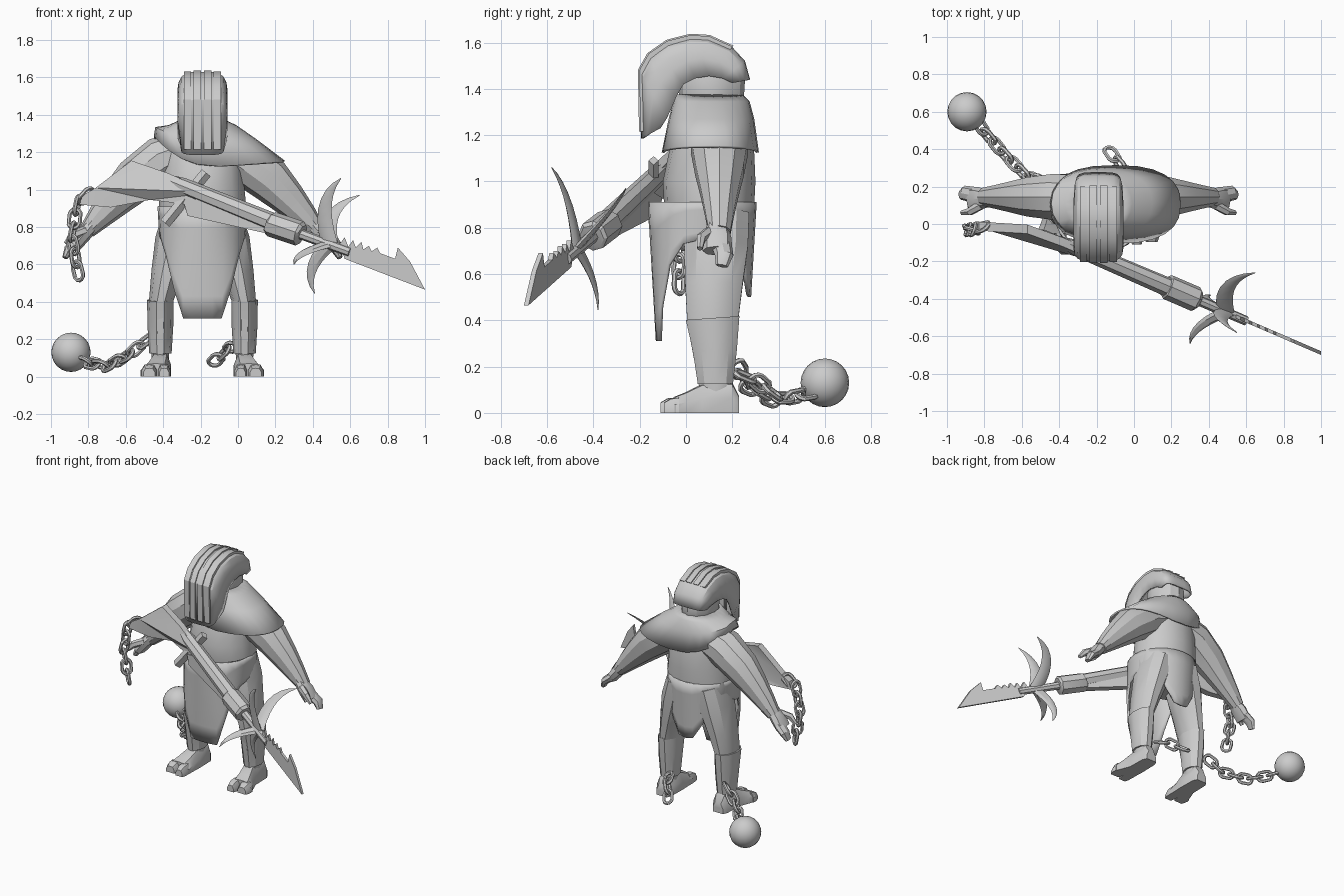
import bpy, bmesh, math
from mathutils import Vector as V

if "Cube" in bpy.data.objects:
    bpy.data.objects.remove(bpy.data.objects["Cube"])

CX = -0.19  # body centre line
mat = bpy.data.materials.new("plain_grey")
mat.diffuse_color = (0.6, 0.6, 0.6, 1)
mat.use_nodes = True
mat.node_tree.nodes["Principled BSDF"].inputs["Base Color"].default_value = mat.diffuse_color


def lerp(a, b, f):
    return a + (b - a) * f


def spow(v, e):
    return math.copysign(abs(v) ** e, v)


def finish(name, bm, angle=30):
    bmesh.ops.recalc_face_normals(bm, faces=bm.faces)
    me = bpy.data.meshes.new(name)
    bm.to_mesh(me)
    bm.free()
    me.materials.append(mat)
    ob = bpy.data.objects.new(name, me)
    bpy.context.collection.objects.link(ob)
    bpy.context.view_layer.objects.active = ob
    bpy.ops.object.select_all(action='DESELECT')
    ob.select_set(True)
    bpy.ops.object.shade_smooth_by_angle(angle=math.radians(angle))
    return ob


def loft(name, rings, cap=True, closed=True, loop=False, thick=0):
    bm = bmesh.new()
    vs = [[bm.verts.new(p) for p in r] for r in rings]
    n = len(vs[0])
    pairs = list(zip(vs, vs[1:])) + ([(vs[-1], vs[0])] if loop else [])
    for a, b in pairs:
        for i in range(n if closed else n - 1):
            j = (i + 1) % n
            bm.faces.new((a[i], a[j], b[j], b[i]))
    if cap and not loop:
        bm.faces.new(vs[0])
        bm.faces.new(vs[-1])
    ob = finish(name, bm)
    if thick:
        m = ob.modifiers.new("thickness", 'SOLIDIFY')
        m.thickness = thick
    return ob


def tube(name, pts, n=8, ref=(0, 1, 0)):
    """Rings along a path of (x, y, z, radius_a, radius_b)."""
    ps, rings = [V(p[:3]) for p in pts], []
    for i, p in enumerate(pts):
        t = (ps[min(i + 1, len(ps) - 1)] - ps[max(i - 1, 0)]).normalized()
        a = V(ref).cross(t).normalized()
        b = t.cross(a)
        rings.append([ps[i] + a * p[3] * math.cos(k * math.tau / n) +
                      b * p[-1] * math.sin(k * math.tau / n) for k in range(n)])
    return loft(name, rings)


def ellipse(cx, cy, z, rx, ry, n=16):
    return [V((cx + rx * math.cos(k * math.tau / n), cy + ry * math.sin(k * math.tau / n), z))
            for k in range(n)]


# torso and head
loft("torso", [ellipse(CX, y, z, rx, ry) for z, y, rx, ry in (
    (0.70, .12, .19, .14), (0.78, .11, .23, .18), (0.9, .10, .235, .195), (1.0, .1, .225, .2),
    (1.12, .11, .215, .185), (1.25, .12, .2, .15), (1.34, .13, .13, .12))])
loft("head", [ellipse(CX, .11, z, rx, ry, 12) for z, rx, ry in (
    (1.28, .1, .1), (1.36, .115, .14), (1.44, .122, .145), (1.52, .1, .12), (1.57, .04, .05))])

# mantle, longer over one shoulder
rings = [[], [], [], []]
for k in range(24):
    c, s = math.cos(k * math.tau / 24), math.sin(k * math.tau / 24)
    lift = .16 * max(0, -c) ** 2 * (1 if s < .1 else .75)
    e = .8
    rings[0].append(V((CX + .115 * c, .1 + .145 * s, 1.375)))
    rings[1].append(V((CX + .18 * c, .11 + .165 * s, 1.345)))
    rings[2].append(V((lerp(CX, -.13, .3) + .27 * spow(c, .9), .11 + .185 * spow(s, .9), 1.27 + .4 * lift)))
    rings[3].append(V((-.10 + .35 * spow(c, e), .105 + .21 * spow(s, e), 1.125 + .03 * max(0, c) + lift)))
loft("mantle", rings, cap=False, thick=.012)

# skirt with a long flat front apron and a rear flap
hem = (.31, .31, .31, .46, .64, .73, .75, .74, .73, .7, .6, .51, .5)
rings = [[] for _ in range(6)]
for k in range(24):
    a = k * math.tau / 24
    low = hem[min(k, 24 - k)]
    for r, ring in enumerate(rings):
        z = lerp(.91, low, r / 5)
        g = 1 - .25 * (.9 - z)
        c = math.cos(a)
        c = spow(c, lerp(1, .4, min(1, (.91 - z) / .4))) if c > .01 else c
        ring.append(V((CX + .24 * g * math.sin(a), .07 - .235 * g * c, z)))
loft("skirt", rings, cap=False, thick=.015)

# helmet shell: ridge line and lower edge joined by rounded sections
ridge = [(-.195, 1.185), (-.2, 1.48), (-.16, 1.55), (-.08, 1.605), (.02, 1.63),
         (.1, 1.625), (.2, 1.58), (.255, 1.52), (.277, 1.44)]
edge = [(-.11, 1.23), (-.085, 1.27), (-.065, 1.31), (-.04, 1.37), (-.01, 1.42),
        (.04, 1.445), (.1, 1.455), (.16, 1.445), (.2, 1.425)]
width = (.115, .132, .134, .134, .134, .134, .132, .128, .12)
half = [(1, 1), (1, .52), (.96, .3), (.85, .13), (.64, .03), (.32, 0)]
section = [(-u, t) for u, t in half] + [(u, t) for u, t in half[::-1]]
loft("helmet", [[V((CX + w * u, lerp(p[0], q[0], t), lerp(p[1], q[1], t))) for u, t in section]
                for p, q, w in zip(ridge, edge, width)], cap=False, closed=False, thick=.012)
# helmet ribs, leaving three grooves
for i, off in enumerate((-.08, -.029, .029, .08)):
    rings = []
    drop = .006 if i in (0, 3) else 0
    for y, z in [(-.195, 1.215)] + ridge[1:7]:
        d = V((0, y - .05, max(0, z - 1.42))).normalized()
        p = V((CX + off, y, z)) - d * drop
        w = V((.02, 0, 0))
        rings.append([p - w - d * .02, p + w - d * .02, p + w + d * .008, p - w + d * .008])
    loft(f"helmet_rib_{i}", rings)


def foot_ring(x, y, w, h):
    return [V((x + w * a, y, h * b)) for a, b in
            ((-1, 0), (-1, .5), (-.6, .95), (0, 1), (.6, .95), (1, .5), (1, 0))]


# limbs, mirrored about the body centre
for s, side in ((1, "left"), (-1, "right")):
    def X(o):
        return CX + s * o
    tube(side + "_arm", [(X(o), .145, z, a, b) for o, z, a, b in (
        (.1, 1.2, .12, .12), (.22, 1.155, .13, .13), (.36, 1.05, .12, .11),
        (.46, .95, .095, .085), (.545, .86, .07, .065), (.615, .78, .045, .05))], 10)
    tube(side + "_palm", [(X(o), .135, z, a, b) for o, z, a, b in (
        (.59, .81, .04, .045), (.64, .755, .042, .062), (.68, .70, .034, .064))], 8)
    tube(side + "_fingers", [(X(.665), .155, .72, .03, .044), (X(.715), .165, .68, .027, .04),
                             (X(.735), .155, .635, .015, .027)], 8)
    tube(side + "_thumb", [(X(.63), .10, .78, .026, .026), (X(.69), .065, .755, .024, .022),
                           (X(.73), .06, .71, .013, .013)], 6)
    tube(side + "_leg", [(X(o), y, z, a, b) for o, y, z, a, b in (
        (.11, .13, .86, .1, .15), (.145, .13, .72, .11, .145), (.19, .12, .55, .085, .13),
        (.225, .115, .39, .062, .115), (.225, .13, .08, .045, .07))], 10)
    tube(side + "_shin_guard", [(X(.225), y, z, a, b) for y, z, a, b in (
        (.115, .41, .071, .122), (.125, .27, .069, .1), (.127, .125, .06, .08))], 10)
    loft(side + "_foot", [foot_ring(X(o), y, w, h) for o, y, w, h in (
        (.225, .23, .04, .07), (.225, .2, .055, .13), (.225, .07, .058, .125),
        (.24, 0, .07, .09), (.25, -.05, .08, .07))])
    for i, (o, w, y) in enumerate(((.205, .034, -.11), (.285, .042, -.095))):
        loft(f"{side}_toe_{i}", [foot_ring(X(o), -.03, w, .068), foot_ring(X(o), y + .03, w, .063),
                                 foot_ring(X(o), y, w * .75, .045)])


# polearm, described in the front plane and slanted in depth
def W(x, z, dy=0):
    return V((x, min(-.01 - .06 * (x + .86), -.26 - .43 * x) + dy, z))


def plate(name, pts, t):
    bm = bmesh.new()
    a = [bm.verts.new(W(x, z, -t)) for x, z in pts]
    b = [bm.verts.new(W(x, z, t)) for x, z in pts]
    bm.faces.new(a)
    bm.faces.new(b[::-1])
    for i in range(len(a)):
        j = (i + 1) % len(a)
        bm.faces.new((a[i], a[j], b[j], b[i]))
    bm.normal_update()
    bmesh.ops.triangulate(bm, faces=[f for f in bm.faces if len(f.verts) > 4], ngon_method='EAR_CLIP')
    return finish(name, bm)


def rod(name, pts, n=8):
    return tube(name, [(*W(x, z), r, r) for x, z, r in pts], n)


plate("weapon_butt", [(-.85, .92), (-.83, .97), (-.76, 1.01), (-.57, 1.155), (-.38, 1.09), (-.13, .985),
                      (-.1, .93), (-.27, .92), (-.47, .945), (-.68, .905)], .024)
plate("weapon_stock", [(-.29, .93), (-.27, .86), (.2, .755), (.2, .84), (-.13, .975)], .032)
rod("weapon_tube", [(-.42, 1.07, .02), (-.3, 1.02, .045), (.22, .81, .052)])
rod("weapon_collar", [(.17, .82, .06), (.18, .815, .068), (.33, .765, .068), (.34, .76, .055)])
rod("weapon_shaft", [(.3, .775, .028), (.6, .665, .026)])
plate("weapon_blade", [(.545, .71), (.57, .745), (.59, .695), (.615, .73), (.63, .69), (.66, .72), (.67, .68),
                       (.7, .7), (.715, .67), (.745, .69), (.76, .66), (.84, .63), (.855, .69),
                       (.92, .615), (1, .465), (.57, .63)], .01)
# four curved horns around the shaft: tip, path bulge, hook
base, axis = W(.49, .71), V((.92, -.33, -.22))
for i, (tip, hook, r) in enumerate((((.55, -.58, 1.06), .12, .045), ((.65, -.26, .97), .15, .045),
                                    ((.41, -.38, .445), .11, .035), ((.3, -.64, .6), .08, .03))):
    tip = V(tip)
    mid = lerp(base, tip, .6) - axis * hook
    path = []
    for k in range(8):
        f = k / 7
        p = base * (1 - f) ** 2 + mid * 2 * f * (1 - f) + tip * f * f
        path.append((*p, r * (1 - f * f) + .002, .014 * (1 - f) + .002))
    tube(f"weapon_horn_{i}", path, 6, axis.cross(tip - base))

# hilt tucked in the belt
tube("belt_hilt", [(-.17, -.14, 1.09, .03, .022), (-.39, -.14, .82, .03, .022)], 4)


# chains: stadium links alternating a quarter turn along a path
def chain(name, pts, count):
    pts = [V(p) for p in pts]
    lens = [(b - a).length for a, b in zip(pts, pts[1:])]
    for i in range(count):
        d = sum(lens) * (i + .5) / count
        k = 0
        while d > lens[k] and k < len(lens) - 1:
            d -= lens[k]
            k += 1
        t = (pts[k + 1] - pts[k]).normalized()
        c = pts[k] + t * d
        a = t.cross(V((.3, .5, .8))).normalized()
        b = t.cross(a)
        if i % 2:
            a, b = b, -a
        rings = []
        for m in range(12):
            w = m * math.tau / 12
            out = t * math.cos(w) + a * math.sin(w)
            mid = c + t * (.034 * math.cos(w) + math.copysign(.017, math.cos(w))) + a * .032 * math.sin(w)
            rings.append([mid + (out * math.cos(q * math.tau / 6) + b * math.sin(q * math.tau / 6)) * .0115
                          for q in range(6)])
        loft(f"{name}_link_{i}", rings, loop=True)


chain("weapon_chain", [(-.79, -.01, .99), (-.86, -.03, .92), (-.89, -.03, .75), (-.85, -.03, .53)], 7)
chain("ball_chain", [(-.84, .55, .09), (-.78, .47, .07), (-.69, .37, .06), (-.58, .26, .12), (-.47, .22, .21)], 8)
chain("ankle_chain", [(-.02, .22, .17), (-.06, .3, .14), (-.14, .4, .07)], 3)

# iron ball
bm = bmesh.new()
bmesh.ops.create_uvsphere(bm, u_segments=20, v_segments=12, radius=.105)
bmesh.ops.translate(bm, verts=bm.verts, vec=(-.893, .6, .13))
finish("iron_ball", bm)
